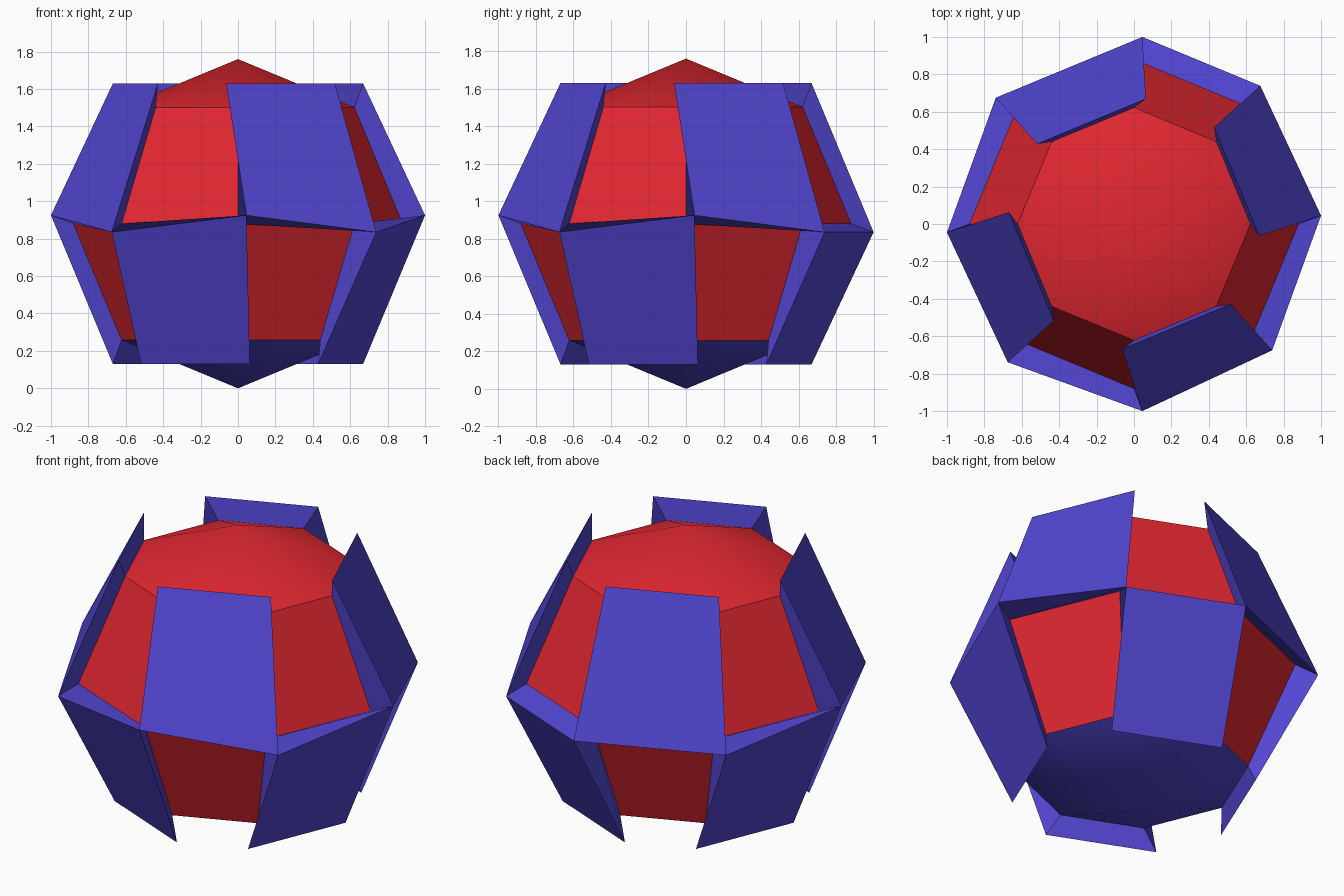
import bpy, bmesh, math
from mathutils import Vector, Matrix

cube = bpy.data.objects.get("Cube")
if cube:
    bpy.data.objects.remove(cube, do_unlink=True)

RADIUS = 0.88
STEP = math.radians(45)


def material(name, rgb):
    mat = bpy.data.materials.new(name)
    mat.use_nodes = True
    colour = (*rgb, 1)
    mat.diffuse_color = colour
    mat.node_tree.nodes["Principled BSDF"].inputs["Base Color"].default_value = colour
    return mat


red = material("red", (0.75, 0.02, 0.03))
blue = material("violet blue", (0.085, 0.062, 0.65))


def add_object(name, bm, mats):
    mesh = bpy.data.meshes.new(name)
    bm.to_mesh(mesh)
    bm.free()
    for mat in mats:
        mesh.materials.append(mat)
    obj = bpy.data.objects.new(name, mesh)
    bpy.context.collection.objects.link(obj)
    return obj


def turned(x, y, z, k):
    """Point turned k eighths around the axis, with z measured from the middle."""
    return Matrix.Rotation(k * STEP, 3, "Z") @ Vector((x, y, z)) + Vector((0, 0, RADIUS))


def outer_corner(k):
    """Equator corner shared by an upper and a lower panel; each leans to one of them."""
    k %= 8
    lean = 0.045 if k % 2 == 0 and k != 2 else -0.045
    side = -0.045 if k == 2 else 0.045
    return turned(1.0, side, lean, k)


# Core ball: red, with a blue underside cap
bm = bmesh.new()
bmesh.ops.create_uvsphere(bm, u_segments=8, v_segments=4, radius=RADIUS,
                          matrix=Matrix.Translation((0, 0, RADIUS)))
for face in bm.faces:
    face.material_index = int(face.calc_center_median().z < 0.25)
core = add_object("core_ball", bm, (red, blue))
bpy.context.view_layer.objects.active = core
core.select_set(True)
bpy.ops.object.shade_smooth_by_angle(angle=math.radians(30))
core.select_set(False)

# Raised panels: upper ones on even sectors, lower ones on odd sectors
ring = RADIUS * math.sqrt(0.5)
for k in range(8):
    up = 1 if k % 2 == 0 else -1
    base = [turned(RADIUS, 0, 0, k), turned(RADIUS, 0, 0, k + 1),
            turned(ring, 0, up * ring, k + 1), turned(ring, 0, up * ring, k)]
    flare = math.radians(5.4)
    tips = [turned(0.672 * math.cos(a), 0.672 * math.sin(a), up * 0.75, k)
            for a in (STEP + flare, -flare)]
    top = [outer_corner(k), outer_corner(k + 1)] + tips

    bm = bmesh.new()
    inner = [bm.verts.new(p) for p in base]
    outer = [bm.verts.new(p) for p in top]
    faces = [bm.faces.new(outer)]
    for i in range(4):
        j = (i + 1) % 4
        faces.append(bm.faces.new((inner[i], inner[j], outer[j], outer[i])))
    if up < 0:
        bmesh.ops.reverse_faces(bm, faces=faces)
    level = "upper" if up > 0 else "lower"
    add_object(f"{level}_panel_{k // 2 + 1}", bm, (blue,))
